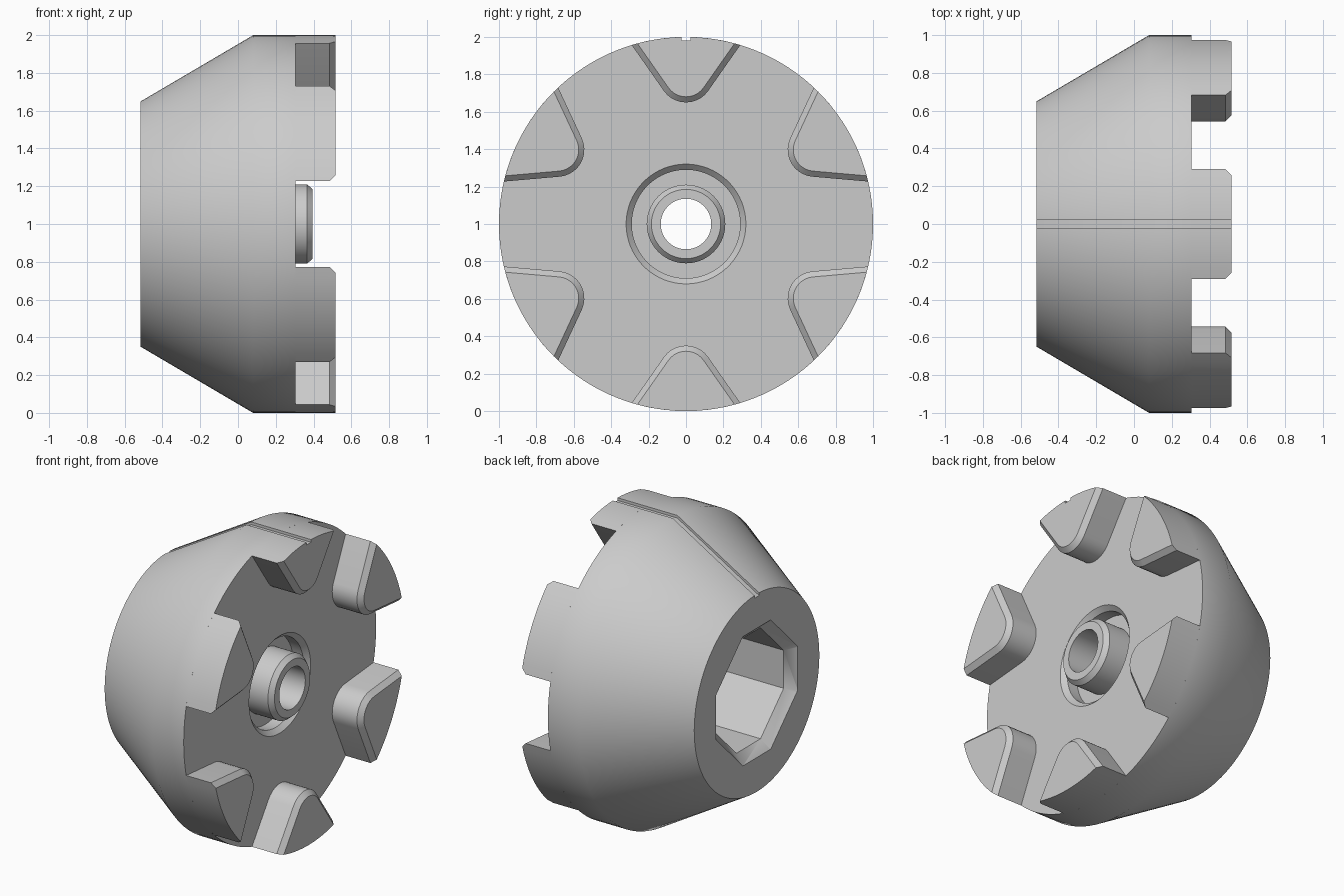
import bpy, bmesh
from math import sin, cos, pi, radians, sqrt, atan2
from mathutils import Matrix, Vector

if "Cube" in bpy.data.objects:
    bpy.data.objects.remove(bpy.data.objects["Cube"], do_unlink=True)

steel = bpy.data.materials.new("plain grey")
steel.use_nodes = True
GREY = (0.6, 0.6, 0.6, 1)
steel.diffuse_color = GREY
steel.node_tree.nodes["Principled BSDF"].inputs["Base Color"].default_value = GREY

BACK, SHOULDER, FACE, TIP = -0.515, 0.08, 0.305, 0.515
AXIS = Matrix.Translation((0, 0, 1))


def make(name, bm):
    bmesh.ops.recalc_face_normals(bm, faces=bm.faces)
    bm.transform(AXIS)
    mesh = bpy.data.meshes.new(name)
    bm.to_mesh(mesh)
    bm.free()
    mesh.materials.append(steel)
    ob = bpy.data.objects.new(name, mesh)
    bpy.context.collection.objects.link(ob)
    return ob


def loft(rings, closed=False):
    """Skin equal-length rings of points; cap the ends unless closed."""
    bm = bmesh.new()
    loops = [[bm.verts.new(p) for p in ring] for ring in rings]
    n = len(loops[0])
    pairs = list(zip(loops, loops[1:]))
    if closed:
        pairs.append((loops[-1], loops[0]))
    for a, b in pairs:
        for i in range(n):
            j = (i + 1) % n
            bm.faces.new((a[i], a[j], b[j], b[i]))
    if not closed:
        bm.faces.new(loops[0])
        bm.faces.new(loops[-1])
    return bm


def select(ob):
    bpy.ops.object.select_all(action="DESELECT")
    ob.select_set(True)
    bpy.context.view_layer.objects.active = ob


def cut(ob, cutter):
    mod = ob.modifiers.new("cut", "BOOLEAN")
    mod.operation, mod.solver, mod.object = "DIFFERENCE", "EXACT", cutter
    select(ob)
    bpy.ops.object.modifier_apply(modifier=mod.name)


# Turned body: cone, rim, front face, ring groove, centre hub and bore
profile = [(BACK, 0.135), (BACK, 0.65), (SHOULDER, 1), (FACE, 1),
           (FACE, 0.32), (FACE - 0.03, 0.29), (0.2, 0.29), (0.2, 0.21),
           (0.365, 0.21), (0.395, 0.185), (0.395, 0.135)]
STEPS = 120
body = make("body", loft([[(x, r * cos(2 * pi * i / STEPS), r * sin(2 * pi * i / STEPS))
                           for i in range(STEPS)] for x, r in profile], closed=True))


# Eight-sided socket in the back, with a bevelled mouth
def octagon(x, flat, half):
    pts = []
    for k in range(4):
        c, s = cos(k * pi / 2), sin(k * pi / 2)
        for h in (-half, half):
            pts.append((x, flat * c - h * s, flat * s + h * c))
    return pts


socket = make("socket_cutter", loft([octagon(BACK - 0.06, 0.485, 0.165),
                                     octagon(BACK + 0.06, 0.365, 0.125),
                                     octagon(0.08, 0.365, 0.125)]))
cut(body, socket)


# Wedge tooth with a round nose, wide at the rim, bevelled at the tip
def tooth_ring(x, angle, rho):
    half, centre, nose = radians(35), 0.795, 10
    side = Vector((cos(half), -sin(half)))
    run = Vector((sin(half), cos(half)))
    start = Vector((0, centre)) + side * rho
    b = start.dot(run)
    end = start + run * (sqrt(b * b - start.length_squared + 1) - b)
    pts = []
    for i in range(nose + 1):
        a = -half - (pi - 2 * half) * i / nose
        pts.append((rho * cos(a), centre + rho * sin(a)))
    width = atan2(end.x, end.y)
    for i in range(nose + 1):
        a = width * (2 * i / nose - 1)
        pts.append((sin(a), cos(a)))
    c, s = cos(angle), sin(angle)
    return [(x, p * c + q * s, q * c - p * s) for p, q in pts]


teeth = []
for k in range(6):
    angle = k * pi / 3
    teeth.append(make(f"tooth_{k + 1}", loft([tooth_ring(FACE, angle, 0.145),
                                              tooth_ring(TIP - 0.03, angle, 0.145),
                                              tooth_ring(TIP, angle, 0.115)])))

# Shallow marking groove along the top of the cone, rim and tooth
slope = 0.35 / (SHOULDER - BACK)
DEPTH = 0.018
path = [(BACK - 0.1, 0.65 - 0.1 * slope), (SHOULDER, 1), (TIP + 0.1, 1)]
groove = make("groove_cutter", loft([[(x, -0.024, z - DEPTH), (x, 0.024, z - DEPTH),
                                      (x, 0.024, z + 0.1), (x, -0.024, z + 0.1)]
                                     for x, z in path]))
for ob in (body, teeth[0]):
    cut(ob, groove)

for cutter in (socket, groove):
    bpy.data.objects.remove(cutter, do_unlink=True)

for ob in [body] + teeth:
    select(ob)
    bpy.ops.object.shade_smooth_by_angle(angle=radians(35))
